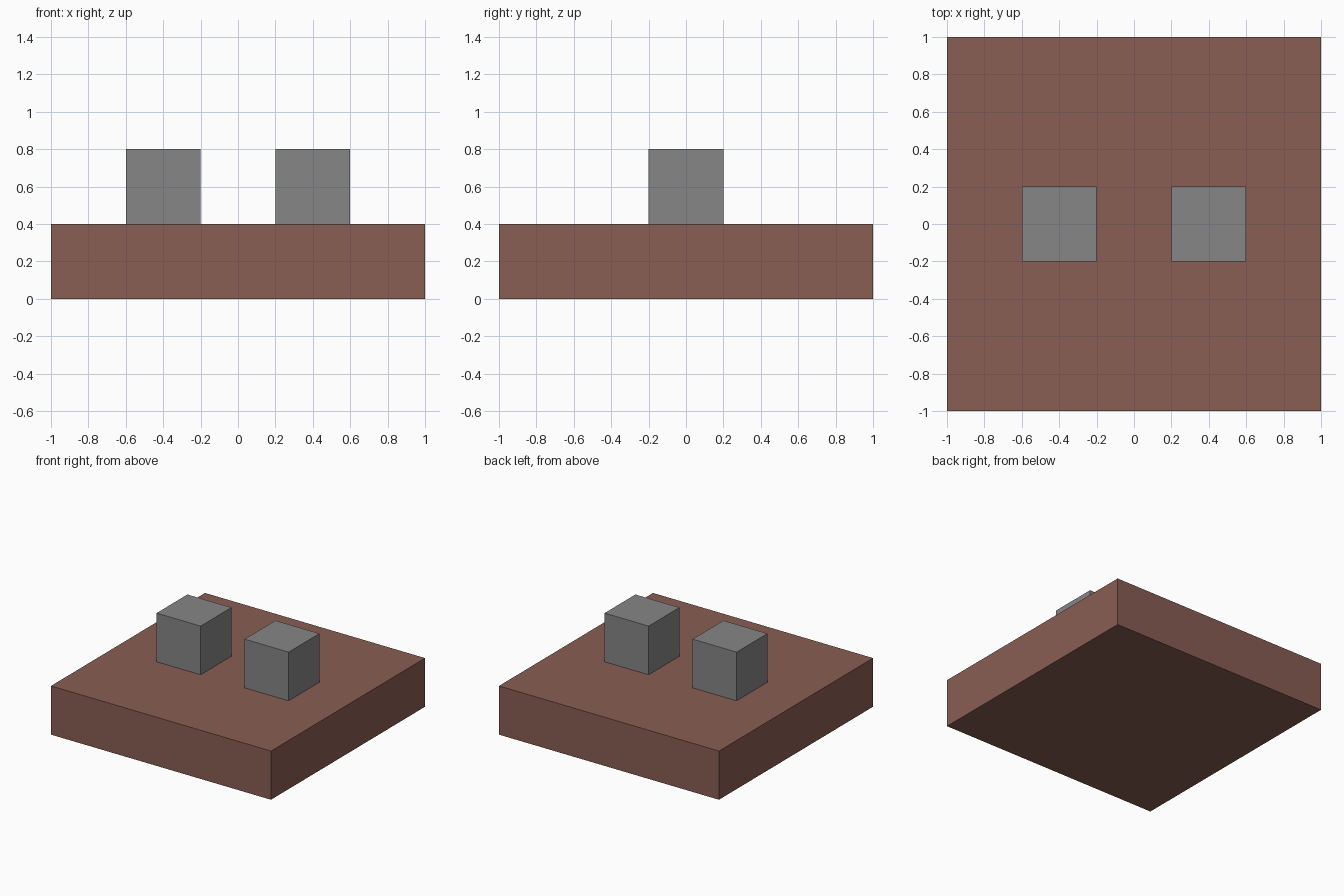
import bpy

default = bpy.data.objects.get("Cube")
if default:
    bpy.data.objects.remove(default, do_unlink=True)


def make_material(name, rgb):
    mat = bpy.data.materials.new(name)
    mat.use_nodes = True
    color = (*rgb, 1.0)
    mat.diffuse_color = color
    mat.node_tree.nodes["Principled BSDF"].inputs["Base Color"].default_value = color
    return mat


def add_box(name, size, x, bottom, mat):
    """Flat-shaded box standing on the given height."""
    bpy.ops.mesh.primitive_cube_add(size=1, location=(x, 0, bottom + size[2] / 2))
    box = bpy.context.object
    box.name = box.data.name = name
    box.scale = size
    bpy.ops.object.transform_apply(location=False, rotation=False, scale=True)
    box.data.materials.append(mat)
    return box


brown = make_material("reddish_brown", (0.25, 0.11, 0.087))
grey = make_material("mid_grey", (0.24, 0.24, 0.24))

# Broad square slab
BASE_HEIGHT = 0.4
add_box("base_slab", (2, 2, BASE_HEIGHT), 0, 0, brown)

# Pair of cubes standing on the slab
for side, sign in (("left", 1), ("right", -1)):
    add_box(side + "_block", (0.4, 0.4, 0.4), sign * 0.4, BASE_HEIGHT, grey)
